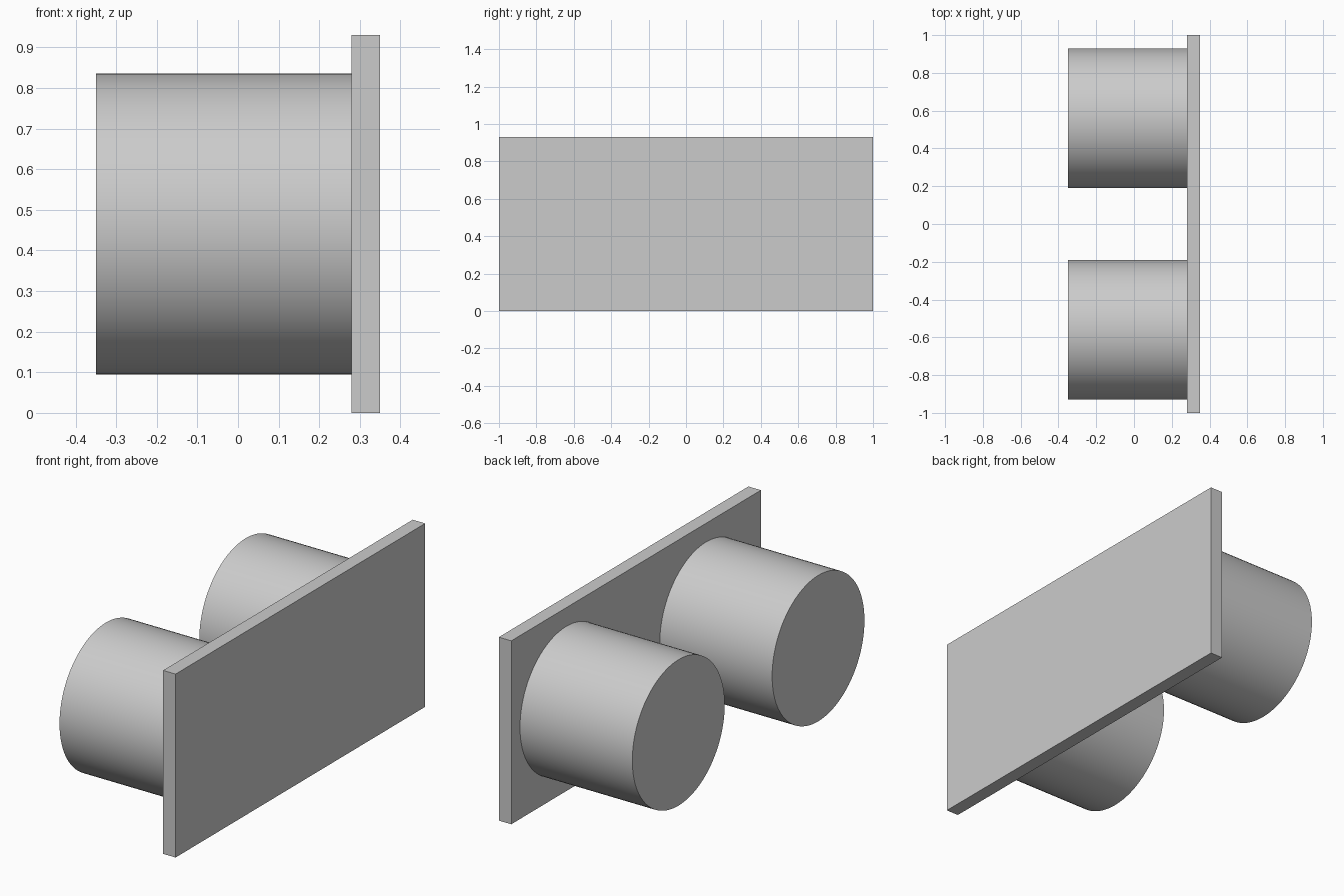
import bpy
import math

cube = bpy.data.objects.get("Cube")
if cube:
    bpy.data.objects.remove(cube, do_unlink=True)

# Plain grey material
COLOR = (0.6, 0.6, 0.6, 1.0)
grey = bpy.data.materials.new("light_grey")
grey.use_nodes = True
grey.diffuse_color = COLOR
grey.node_tree.nodes["Principled BSDF"].inputs["Base Color"].default_value = COLOR

# Overall dimensions
HEIGHT = 0.93
X_MIN, X_PLATE, X_MAX = -0.35, 0.28, 0.35
RADIUS, SPACING = 0.37, 0.56


def finish(name):
    obj = bpy.context.object
    obj.name = obj.data.name = name
    obj.data.materials.append(grey)
    bpy.ops.object.transform_apply(location=False, rotation=True, scale=True)
    return obj


# Upright backing plate
bpy.ops.mesh.primitive_cube_add(size=1, location=((X_PLATE + X_MAX) / 2, 0, HEIGHT / 2))
bpy.context.object.scale = (X_MAX - X_PLATE, 2, HEIGHT)
finish("backing_plate")

# Two round pegs standing out from the plate
for name, side in (("front_peg", -1), ("back_peg", 1)):
    bpy.ops.mesh.primitive_cylinder_add(
        vertices=96, radius=RADIUS, depth=X_PLATE - X_MIN,
        location=((X_MIN + X_PLATE) / 2, side * SPACING, HEIGHT / 2),
        rotation=(0, math.pi / 2, 0))
    finish(name)
    bpy.ops.object.shade_smooth_by_angle(angle=math.radians(30))
